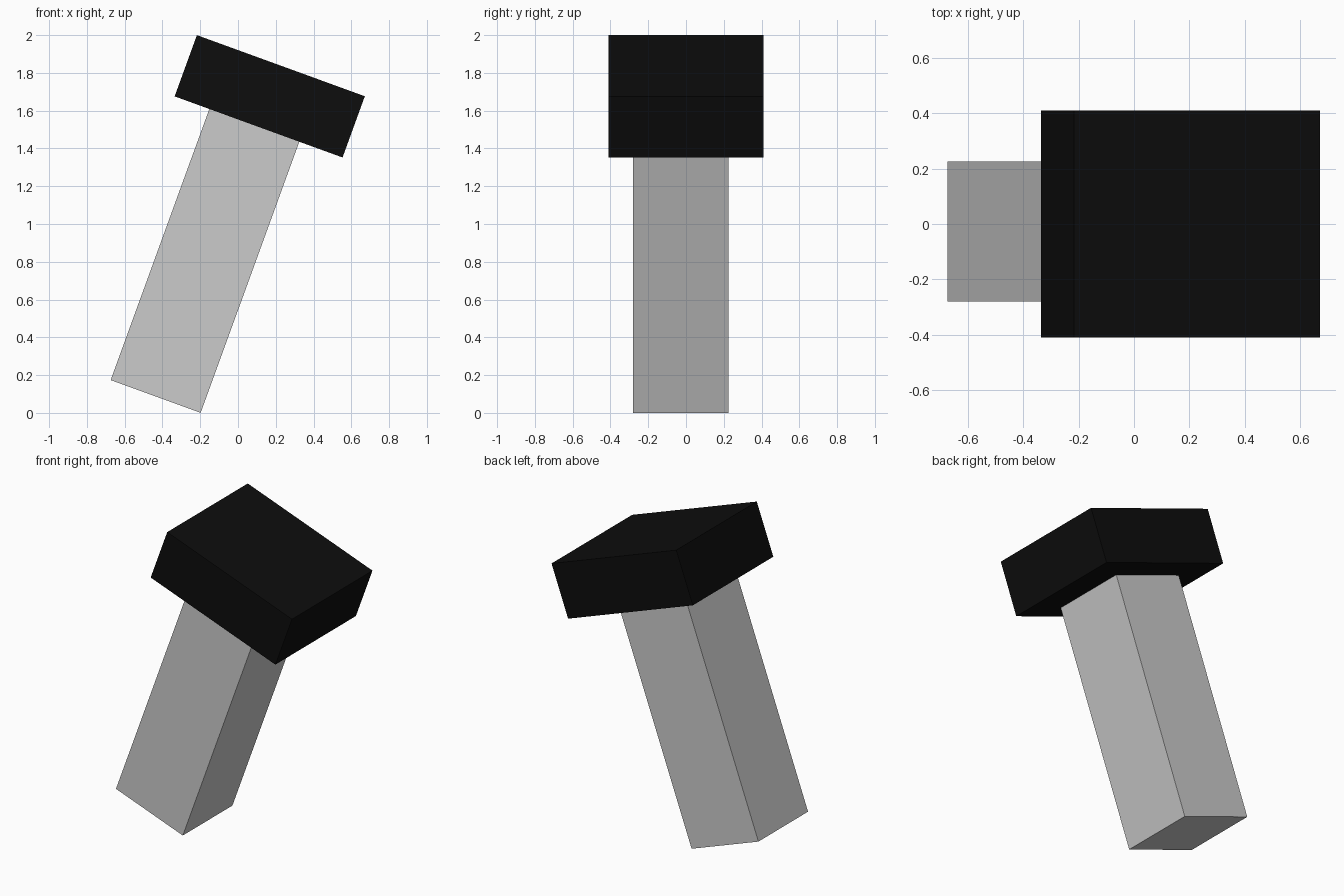
import bpy
import math
from mathutils import Vector

if "Cube" in bpy.data.objects:
    bpy.data.objects.remove(bpy.data.objects["Cube"])

TILT = math.radians(20)
AXIS = Vector((math.sin(TILT), 0, math.cos(TILT)))


def material(name, value):
    mat = bpy.data.materials.new(name)
    mat.diffuse_color = (value, value, value, 1)
    mat.use_nodes = True
    mat.node_tree.nodes["Principled BSDF"].inputs["Base Color"].default_value = mat.diffuse_color
    return mat


def tilted_box(name, center, size, mat):
    bpy.ops.mesh.primitive_cube_add(size=1, location=center, rotation=(0, TILT, 0))
    obj = bpy.context.object
    obj.name = name
    obj.scale = size
    bpy.ops.object.transform_apply(location=False, rotation=False, scale=True)
    obj.data.materials.append(mat)
    return obj


# Square handle, leaning right and set just into the head
handle_length = 1.535
handle_base = Vector((-0.436, -0.027, 0.087))
tilted_box("handle", handle_base + AXIS * handle_length / 2,
           (0.507, 0.505, handle_length), material("light grey", 0.6))

# Wide block head across the top of the handle
tilted_box("head", (0.168, 0, 1.676), (0.946, 0.82, 0.345),
           material("black", 0.004))
